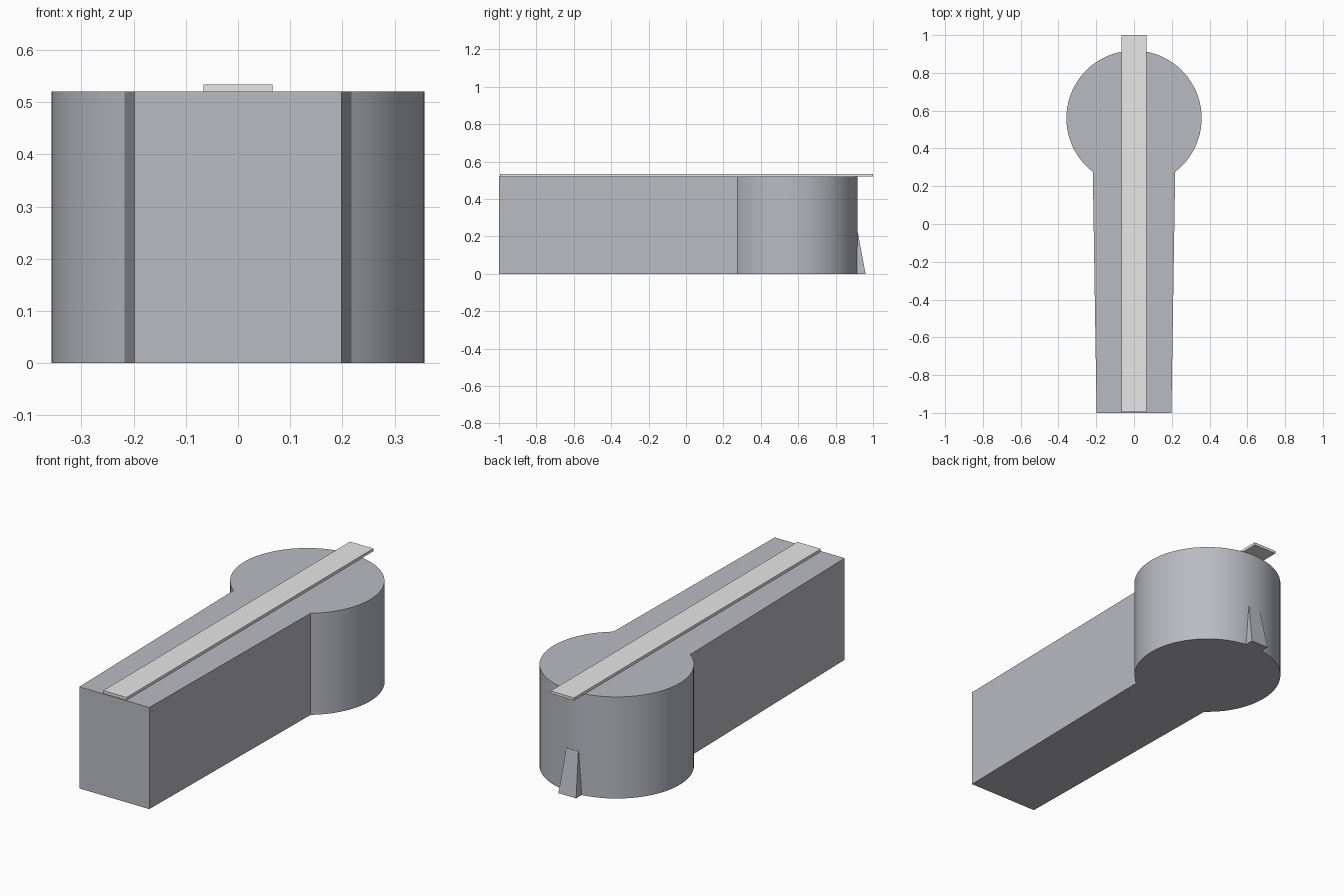
import bpy, bmesh, math

if "Cube" in bpy.data.objects:
    bpy.data.objects.remove(bpy.data.objects["Cube"])


def material(name, rgb):
    m = bpy.data.materials.new(name)
    m.diffuse_color = (*rgb, 1)
    m.use_nodes = True
    m.node_tree.nodes["Principled BSDF"].inputs["Base Color"].default_value = m.diffuse_color
    return m


grey = material("blue grey", (0.49, 0.50, 0.54))
light = material("light grey", (0.8, 0.8, 0.8))


def prism(name, lower, upper, z0, z1, mat):
    """Solid between a lower and an upper outline, both counter-clockwise."""
    bm = bmesh.new()
    a = [bm.verts.new((x, y, z0)) for x, y in lower]
    b = [bm.verts.new((x, y, z1)) for x, y in upper]
    bm.faces.new(a[::-1])
    bm.faces.new(b)
    n = len(a)
    for i in range(n):
        j = (i + 1) % n
        bm.faces.new((a[i], a[j], b[j], b[i]))
    mesh = bpy.data.meshes.new(name)
    bm.to_mesh(mesh)
    bm.free()
    mesh.materials.append(mat)
    ob = bpy.data.objects.new(name, mesh)
    bpy.context.collection.objects.link(ob)
    return ob


# Body: tapered bar joined to a round end
R, CY, HALF, H = 0.358, 0.56, 0.218, 0.52
start = -math.acos(HALF / R)
sweep = math.pi - 2 * start
outline = [(-0.198, -1), (0.198, -1)]
N = 72
for i in range(N + 1):
    t = start + sweep * i / N
    outline.append((R * math.cos(t), CY + R * math.sin(t)))
body = prism("body", outline, outline, 0, H, grey)

bpy.context.view_layer.objects.active = body
body.select_set(True)
bpy.ops.object.shade_smooth_by_angle(angle=math.radians(25))

# Flat strip along the top, overhanging the round end
strip = [(-0.066, -0.995), (0.066, -0.995), (0.066, 1), (-0.066, 1)]
prism("top_strip", strip, strip, H, H + 0.014, light)

# Small tapered wedge low on the back of the round end
low = [(-0.05, 0.9), (0.05, 0.9), (0.05, 0.96), (-0.05, 0.96)]
high = [(-0.034, 0.9), (0.034, 0.9), (0.034, 0.919), (-0.034, 0.919)]
prism("back_wedge", low, high, 0, 0.22, grey)
